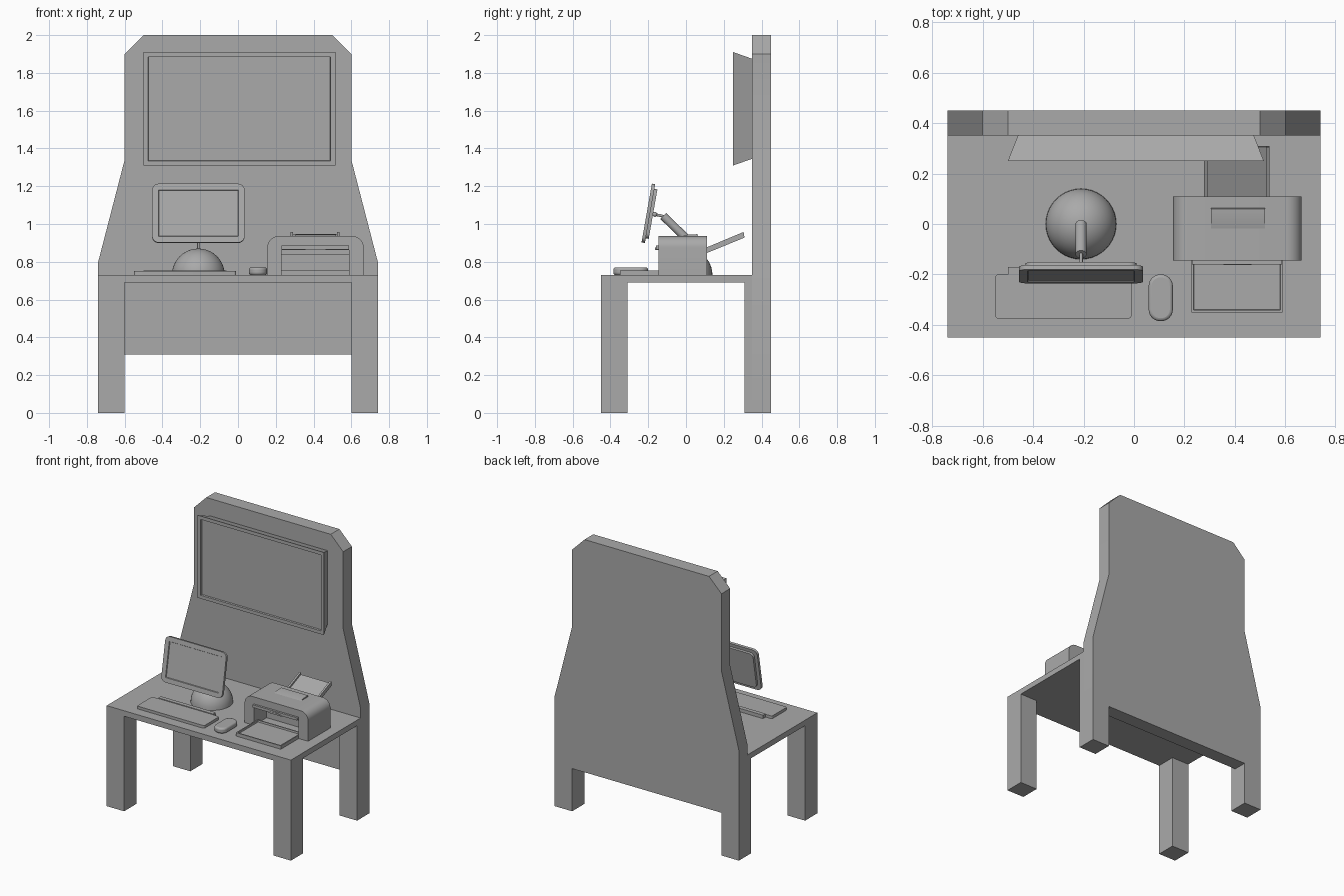
import bpy, bmesh
from math import radians, cos, sin, pi
from mathutils import Vector, Matrix

if "Cube" in bpy.data.objects:
    bpy.data.objects.remove(bpy.data.objects["Cube"])

grey = bpy.data.materials.new("plain_grey")
grey.use_nodes = True
COLOUR = (0.4, 0.4, 0.4, 1)
grey.diffuse_color = COLOUR
for node in grey.node_tree.nodes:
    if node.type == 'BSDF_PRINCIPLED':
        node.inputs["Base Color"].default_value = COLOUR
parts = []


def finish(name, bm):
    bmesh.ops.recalc_face_normals(bm, faces=bm.faces)
    mesh = bpy.data.meshes.new(name)
    bm.to_mesh(mesh)
    bm.free()
    mesh.materials.append(grey)
    obj = bpy.data.objects.new(name, mesh)
    bpy.context.collection.objects.link(obj)
    parts.append(obj)
    return obj


def prism(name, pts, a, b, axis, recess=None):
    """Extrude a 2D outline along an axis; recess = (direction, rim, depth)."""
    place = {'x': lambda p, t: (t, p[0], p[1]),
             'y': lambda p, t: (p[0], t, p[1]),
             'z': lambda p, t: (p[0], p[1], t)}[axis]
    bm = bmesh.new()
    ends = [[bm.verts.new(place(p, t)) for p in pts] for t in (a, b)]
    for ring in ends:
        bm.faces.new(ring)
    n = len(pts)
    for i in range(n):
        j = (i + 1) % n
        bm.faces.new((ends[0][i], ends[0][j], ends[1][j], ends[1][i]))
    bmesh.ops.recalc_face_normals(bm, faces=bm.faces)
    if recess:
        direction, rim, depth = recess
        face = max(bm.faces, key=lambda f: f.normal.dot(Vector(direction)))
        bmesh.ops.inset_region(bm, faces=[face], thickness=rim)
        bmesh.ops.inset_region(bm, faces=[face], thickness=0.003, depth=-depth)
    return finish(name, bm)


def rect(x0, x1, y0, y1):
    return [(x0, y0), (x1, y0), (x1, y1), (x0, y1)]


def rounded(x0, x1, y0, y1, r, steps=6, square_bottom=False):
    pts = []
    for k, (cx, cy) in enumerate(rect(x0 + r, x1 - r, y0 + r, y1 - r)):
        if square_bottom and k < 2:
            pts.append(((x0, x1)[k], y0))
            continue
        for s in range(steps + 1):
            t = pi + (k + s / steps) * pi / 2
            pts.append((cx + r * cos(t), cy + r * sin(t)))
    return pts


def box(name, x0, x1, y0, y1, z0, z1):
    return prism(name, rect(x0, x1, y0, y1), z0, z1, 'z')


def rod(name, p, q, r):
    p, q = Vector(p), Vector(q)
    bm = bmesh.new()
    turn = (q - p).to_track_quat('Z', 'Y').to_matrix().to_4x4()
    bmesh.ops.create_cone(bm, cap_ends=True, segments=20, radius1=r, radius2=r,
                          depth=(q - p).length,
                          matrix=Matrix.Translation((p + q) / 2) @ turn)
    return finish(name, bm)


def ball(name, centre, r, half=False):
    bm = bmesh.new()
    bmesh.ops.create_uvsphere(bm, u_segments=40, v_segments=20, radius=r)
    if half:
        bmesh.ops.bisect_plane(bm, geom=bm.verts[:] + bm.edges[:] + bm.faces[:],
                               plane_co=(0, 0, 0), plane_no=(0, 0, -1),
                               clear_outer=True)
        bmesh.ops.holes_fill(bm, edges=[e for e in bm.edges if e.is_boundary])
    bmesh.ops.translate(bm, verts=bm.verts, vec=centre)
    return finish(name, bm)


# Desk and legs
box("desk_top", -0.74, 0.74, -0.45, 0.35, 0.69, 0.73)
for side, x in (("left", 0.60), ("right", -0.74)):
    box(f"front_leg_{side}", x, x + 0.14, -0.45, -0.31, 0, 0.69)
    box(f"rear_leg_{side}", x, x + 0.14, 0.31, 0.35, 0, 0.69)

# Back board, with its two feet
half = [(0.60, 0.31), (0.60, 0), (0.74, 0), (0.74, 0.80),
        (0.60, 1.34), (0.60, 1.90), (0.50, 2.0)]
prism("back_board", half + [(-x, z) for x, z in reversed(half)], 0.35, 0.45, 'y')

# Wall screen, tapering towards the board
screen = prism("wall_screen", rect(-0.50, 0.515, 1.31, 1.91), 0.25, 0.352, 'y',
               ((0, -1, 0), 0.035, 0.012))
for v in screen.data.vertices:
    if v.co.y > 0.34:
        v.co.x = 0.0075 + (v.co.x - 0.0075) * 0.92
        v.co.z = 1.61 + (v.co.z - 1.61) * 0.88

# Desktop computer: dome base, arm and tilted display
ball("computer_base", (-0.21, 0, 0.73), 0.14, half=True)
rod("arm_stem", (-0.21, 0, 0.86), (-0.21, 0, 0.94), 0.006)
rod("arm", (-0.21, 0, 0.925), (-0.21, -0.12, 1.042), 0.022)
rod("arm_link", (-0.21, -0.115, 1.04), (-0.21, -0.185, 1.055), 0.007)
ball("arm_joint", (-0.21, -0.165, 1.051), 0.013)
display = prism("display_frame", rounded(-0.245, 0.245, -0.158, 0.158, 0.035),
                0, 0.018, 'y', ((0, -1, 0), 0.033, 0.006))
back = prism("display_back", rounded(-0.22, 0.22, -0.133, 0.133, 0.03),
             0.018, 0.034, 'y')
for obj in (display, back):
    obj.location = (-0.21, -0.208, 1.058)
    obj.rotation_euler.x = radians(-10)

# Keyboard
prism("keyboard", rounded(-0.55, -0.01, -0.375, -0.20, 0.012, 3), 0.73, 0.75, 'z')
box("keyboard_rear_strip", -0.50, -0.06, -0.20, -0.17, 0.73, 0.755)

# Mouse
mouse = prism("mouse", rounded(0.058, 0.154, -0.385, -0.20, 0.046, 8), 0.73, 0.77, 'z')
bevel = mouse.modifiers.new("soft_edge", 'BEVEL')
bevel.width = 0.012
bevel.segments = 3
bevel.limit_method = 'ANGLE'
bevel.angle_limit = radians(50)

# Printer body with a paper opening in front
body = prism("printer_body",
             rounded(0.155, 0.665, 0.73, 0.936, 0.06, 8, square_bottom=True),
             -0.145, 0.11, 'y')
cutter = box("printer_opening_cutter", 0.23, 0.587, -0.2, 0.0, 0.72, 0.862)
parts.remove(cutter)
cutter.hide_render = True
cutter.hide_viewport = True
cut = body.modifiers.new("opening", 'BOOLEAN')
cut.operation = 'DIFFERENCE'
cut.solver = 'EXACT'
cut.object = cutter

# Printer trim
box("printer_lip", 0.23, 0.587, -0.16, -0.145, 0.865, 0.885)
box("printer_inner_bar", 0.23, 0.587, -0.10, 0.0, 0.835, 0.862)
prism("printer_grip", [(0.41 + 0.055 * cos(t * pi / 8), 0.862 + 0.014 * sin(t * pi / 8))
                       for t in range(9)], -0.163, -0.145, 'y')
prism("printer_top_panel", [(-0.04, 0.93), (0.065, 0.93), (0.06, 0.946), (0.01, 0.944)],
      0.305, 0.52, 'x')

# Paper trays
prism("output_tray", rect(0.228, 0.589, -0.35, -0.10), 0.73, 0.755, 'z',
      ((0, 0, 1), 0.012, 0.012))


def sloped(name, x0, x1, low, high):
    pts = [(0.09, 0.84 + low), (0.31, 0.93 + low), (0.305, 0.93 + high), (0.09, 0.84 + high)]
    return prism(name, pts, x0, x1, 'x')


sloped("feed_tray", 0.28, 0.535, 0, 0.014)
for side, x in (("right", 0.278), ("left", 0.523)):
    sloped(f"feed_rail_{side}", x, x + 0.014, -0.002, 0.028)

# Smooth the rounded parts, keeping hard edges
for obj in bpy.context.selected_objects:
    obj.select_set(False)
for obj in parts:
    obj.select_set(True)
bpy.context.view_layer.objects.active = body
bpy.ops.object.shade_smooth_by_angle(angle=radians(32))
